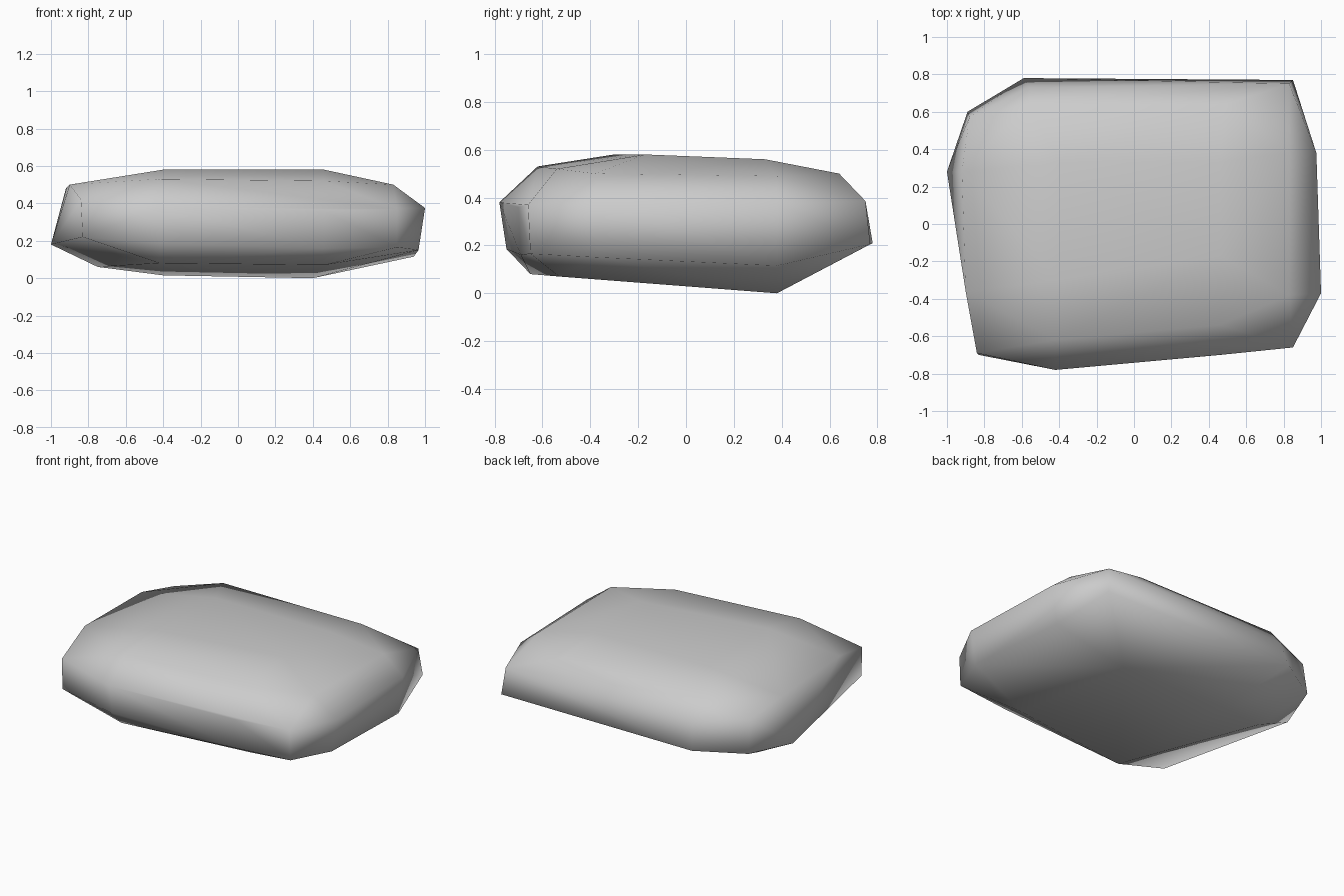
import bpy
import bmesh

cube = bpy.data.objects.get("Cube")
if cube:
    bpy.data.objects.remove(cube, do_unlink=True)


def flat_material(name, level):
    material = bpy.data.materials.new(name)
    material.use_nodes = True
    colour = (level, level, level, 1)
    material.diffuse_color = colour
    shader = material.node_tree.nodes["Principled BSDF"]
    shader.inputs["Base Color"].default_value = colour
    shader.inputs["Roughness"].default_value = 0.9
    return material


def hull_stone(name, corner_groups, material):
    """Wrap the corner points in a closed skin and shade it smooth."""
    mesh = bpy.data.meshes.new(name)
    bm = bmesh.new()
    for group in corner_groups:
        for corner in group:
            bm.verts.new(corner)
    result = bmesh.ops.convex_hull(bm, input=bm.verts[:])
    unused = {e for e in result["geom_interior"] + result["geom_unused"]
              if isinstance(e, bmesh.types.BMVert)}
    bmesh.ops.delete(bm, geom=list(unused), context="VERTS")
    bmesh.ops.join_triangles(bm, faces=bm.faces[:],
                             angle_face_threshold=0.15,
                             angle_shape_threshold=0.8)
    bmesh.ops.recalc_face_normals(bm, faces=bm.faces[:])
    for face in bm.faces:
        face.smooth = True
    bm.to_mesh(mesh)
    bm.free()
    mesh.materials.append(material)
    stone = bpy.data.objects.new(name, mesh)
    bpy.context.scene.collection.objects.link(stone)
    return stone


# Nearly flat top plate
top = [(-.4, -.3, .58), (.46, -.17, .58), (.46, .33, .56), (-.4, .33, .56)]

# Sloping shoulders around the top
shoulders = [(-.42, -.62, .53), (.46, -.54, .52),
             (.83, -.38, .5), (.83, .38, .49),
             (.48, .64, .5), (-.56, .64, .5),
             (-.92, .28, .48), (-.9, -.36, .5)]

# Upper edge of the side walls
upper_wall = [(-.84, -.69, .42), (-.42, -.78, .38), (.46, -.7, .36),
              (.85, -.66, .37), (1, -.37, .375), (.975, .38, .375),
              (.83, .75, .385), (-.56, .73, .385), (-.88, .57, .42)]

# Lower edge of the side walls
lower_wall = [(-.83, -.7, .22), (-.42, -.75, .185), (.46, -.69, .16),
              (.85, -.65, .165), (.965, -.37, .15), (.94, .38, .115),
              (.85, .77, .205), (-.59, .78, .21), (-.89, .6, .2),
              (-1, .28, .18)]

# Tilted underside
underside = [(-.42, -.65, .08), (.46, -.53, .07), (.4, .38, 0),
             (-.4, .38, .015), (-.75, .3, .06)]

stone_grey = flat_material("stone grey", 0.6)
hull_stone("boulder", [top, shoulders, upper_wall, lower_wall, underside],
           stone_grey)
